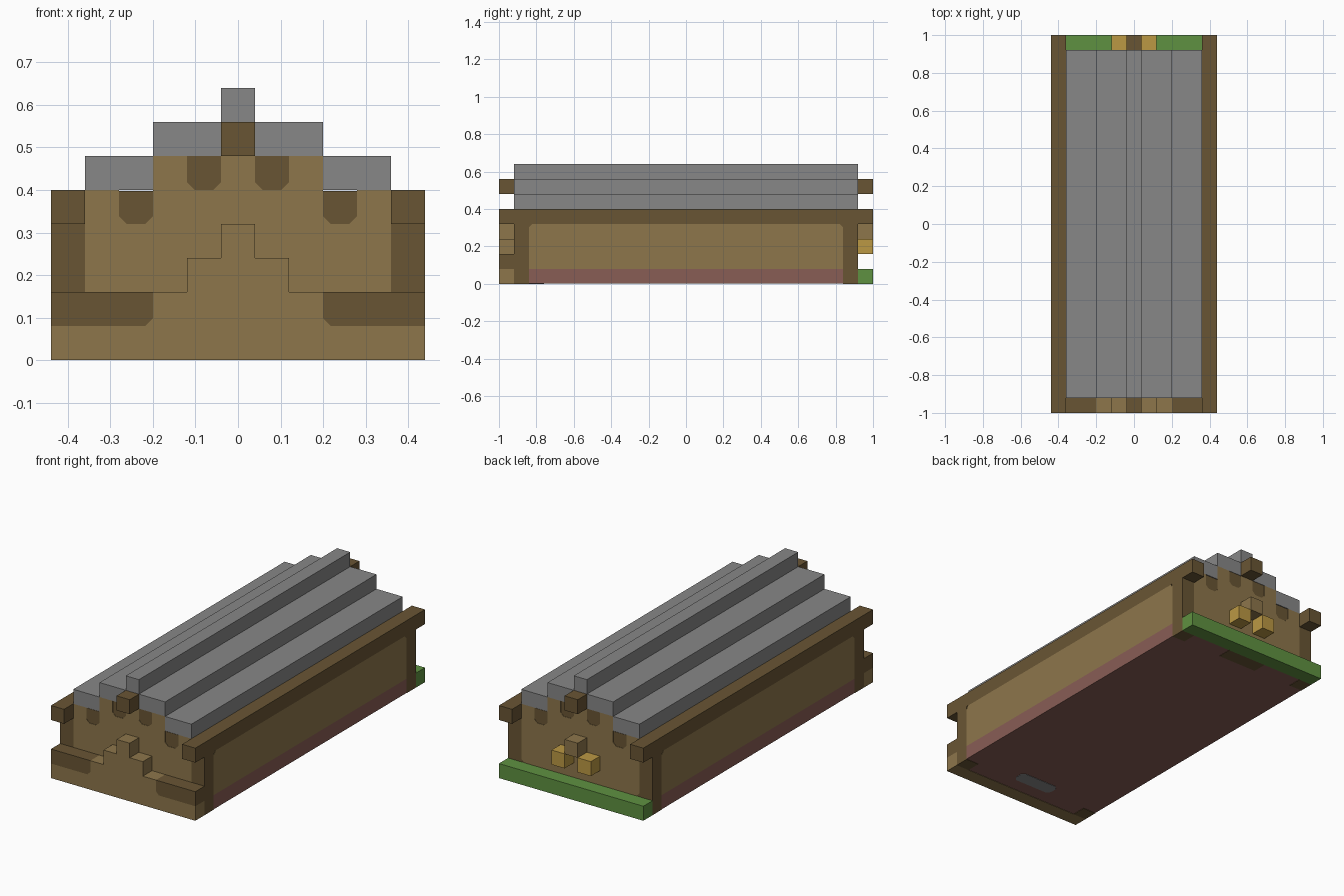
import bpy
import bmesh
from mathutils import Vector

cube = bpy.data.objects.get("Cube")
if cube:
    bpy.data.objects.remove(cube, do_unlink=True)


def material(name, rgb):
    """Flat material from 0-255 sRGB values."""
    lin = [(c / 255 / 12.92) if c < 11 else ((c / 255 + 0.055) / 1.055) ** 2.4 for c in rgb]
    m = bpy.data.materials.new(name)
    m.use_nodes = True
    m.diffuse_color = (*lin, 1)
    bsdf = m.node_tree.nodes["Principled BSDF"]
    bsdf.inputs["Base Color"].default_value = (*lin, 1)
    bsdf.inputs["Roughness"].default_value = 0.9
    return m


TAN = material("tan wood", (141, 118, 75))
DARK = material("dark wood", (105, 85, 52))
GREY = material("grey roof", (135, 135, 135))
PINK = material("red floor", (137, 93, 85))
GREEN = material("green grass", (95, 145, 65))
GOLD = material("golden straw", (187, 152, 68))


def prism(name, outline, axis, lo, hi, mat):
    """Extrude a 2D outline along x, y or z, from lo to hi."""
    place = {"x": lambda a, b: (lo, a, b),
             "y": lambda a, b: (a, lo, b),
             "z": lambda a, b: (a, b, lo)}[axis]
    step = Vector([(hi - lo) if axis == k else 0 for k in "xyz"])
    bm = bmesh.new()
    face = bm.faces.new([bm.verts.new(place(a, b)) for a, b in outline])
    new = bmesh.ops.extrude_face_region(bm, geom=[face])["geom"]
    bmesh.ops.translate(bm, vec=step, verts=[v for v in new if isinstance(v, bmesh.types.BMVert)])
    bmesh.ops.recalc_face_normals(bm, faces=bm.faces)
    mesh = bpy.data.meshes.new(name)
    bm.to_mesh(mesh)
    bm.free()
    mesh.materials.append(mat)
    obj = bpy.data.objects.new(name, mesh)
    bpy.context.collection.objects.link(obj)
    return obj


def box(name, x, y, z, mat):
    return prism(name, [(x[0], y[0]), (x[1], y[0]), (x[1], y[1]), (x[0], y[1])], "z", *z, mat)


def mirrored(half):
    return half + [(-a, b) for a, b in reversed(half)]


def span(a, b, s):
    return (a, b) if s > 0 else (-b, -a)


END, TIP, WALL = 0.92, 1.0, 0.84
SIDE, EAVE, MID, RIDGE = 0.44, 0.36, 0.2, 0.04
C = 0.018  # small corner cut

# Dark core behind the panels
prism("frame_core", mirrored([(SIDE - 0.002, 0.01), (SIDE - 0.002, 0.398), (MID, 0.398), (MID, 0.48)]),
      "y", -END + 0.002, END - 0.002, DARK)

# Floor with marks underneath
box("floor", (-SIDE, SIDE), (-WALL, WALL), (0.002, 0.08), PINK)
pill = [(0.1, -0.84), (0.12, -0.82), (0.12, -0.78), (0.1, -0.76)]
prism("floor_plate", mirrored(pill), "z", 0, 0.002, GREY)
box("floor_back_mark", (-0.12, 0.12), (WALL, END), (0, 0.002), DARK)

# Gable panel outline with notches for the beam ends
gable = [(EAVE - C, 0.08), (EAVE, 0.08 + C), (EAVE, 0.4),
         (0.28, 0.4), (0.28, 0.32 + C), (0.28 - C, 0.32), (MID + C, 0.32), (MID, 0.32 + C),
         (MID, 0.48), (0.12, 0.48), (0.12, 0.4 + C), (0.12 - C, 0.4),
         (RIDGE + C, 0.4), (RIDGE, 0.4 + C), (RIDGE, 0.48)]
for s, end in ((-1, "front"), (1, "back")):
    prism(end + "_gable", mirrored(gable), "y", s * (END - 0.008), s * END, TAN)
    box(end + "_floor_edge", (-EAVE, EAVE), span(WALL, END, s), (0.002, 0.08), PINK)

# Side walls, rails, corner posts and lower roof slabs
wall = mirrored([(WALL, 0.08), (WALL, 0.32 - C), (WALL - C, 0.32)])
for s, side in ((-1, "right"), (1, "left")):
    prism(side + "_wall", wall, "x", s * 0.4, s * SIDE, TAN)
    box(side + "_rail", span(EAVE, SIDE, s), (-TIP, TIP), (0.32, 0.4), DARK)
    box(side + "_lower_roof", span(MID, EAVE, s), (-END, END), (0.4, 0.48), GREY)
    for t, end in ((-1, "front"), (1, "back")):
        box(f"{end}_{side}_post", span(EAVE, SIDE, s), span(WALL, END, t), (0, 0.32), DARK)

# Upper roof and ridge beam
box("middle_roof", (-MID, MID), (-END, END), (0.48, 0.56), GREY)
box("ridge_cap", (-RIDGE, RIDGE), (-END, END), (0.56, 0.64), GREY)
for s, end in ((-1, "front"), (1, "back")):
    box(end + "_ridge_beam", (-RIDGE, RIDGE), span(END, TIP, s), (0.48, 0.56), DARK)

# Stepped front with dark caps
step = [(SIDE, 0), (SIDE, 0.08), (MID + C, 0.08), (MID, 0.08 + C), (MID, 0.16),
        (0.12, 0.16), (0.12, 0.24), (RIDGE, 0.24), (RIDGE, 0.32)]
prism("front_step", mirrored(step), "y", -TIP, -END, TAN)
for s, side in ((-1, "right"), (1, "left")):
    cap = [(SIDE, 0.08), (SIDE, 0.16), (MID, 0.16), (MID, 0.08 + C), (MID + C, 0.08)]
    prism(side + "_step_cap", [(s * a, b) for a, b in cap], "y", -TIP, -END, DARK)
    # Golden blocks on the back
    box(side + "_gold_block", span(RIDGE, 0.12, s), (END, TIP), (0.16, 0.24), GOLD)

# Back block and sill
box("back_block", (-RIDGE, RIDGE), (END, TIP), (0.24, 0.32), TAN)
box("back_sill", (-SIDE, SIDE), (END, TIP), (0, 0.08), GREEN)
